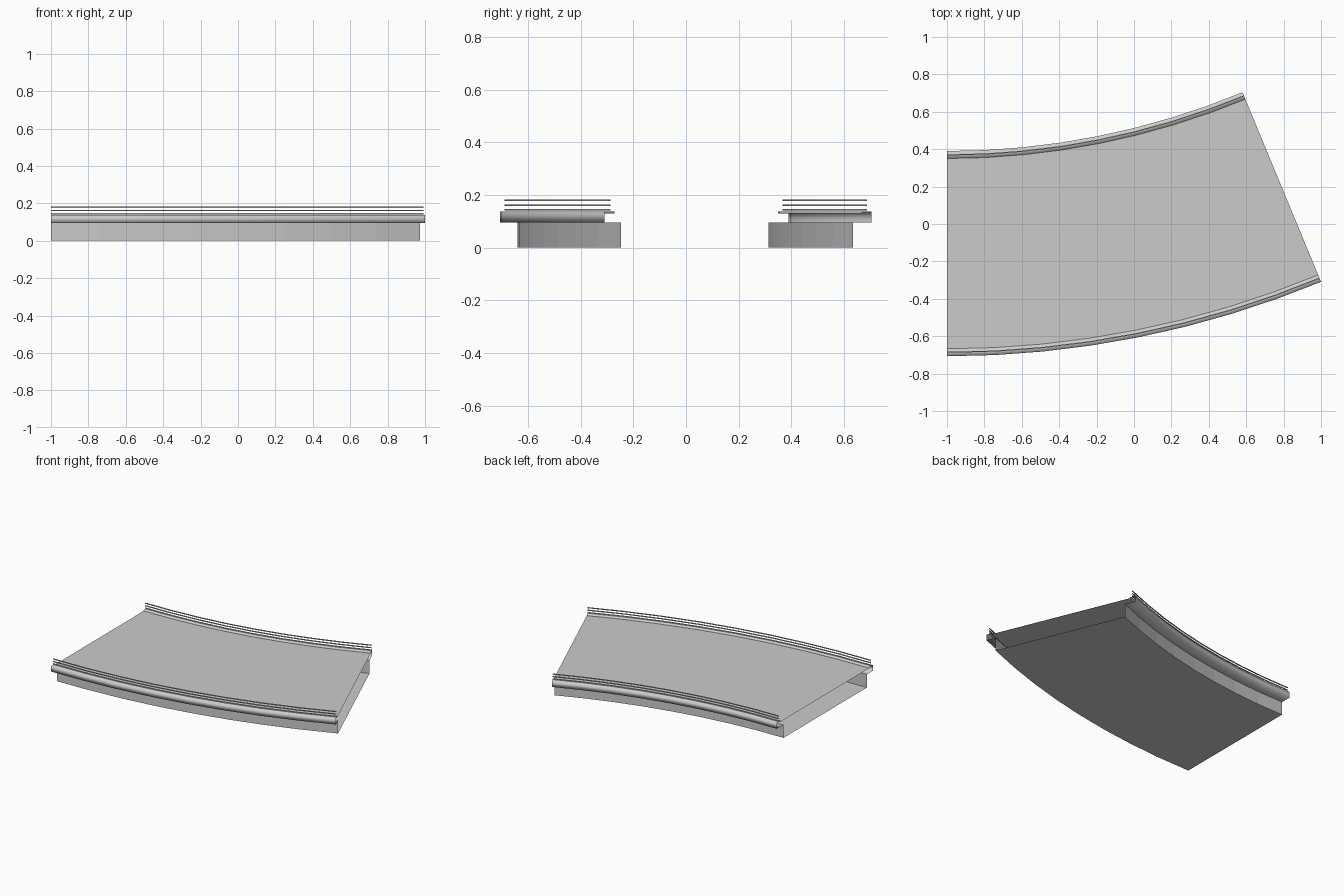
import bpy, math

if "Cube" in bpy.data.objects:
    bpy.data.objects.remove(bpy.data.objects["Cube"])

CX, CY = -1.0, 4.519          # centre of the bend
ANGLE, STEPS = math.radians(22.5), 8
R_IN, R_OUT = 4.129, 5.226    # edge radii of the deck
LIP, OVERHANG = 0.04, 0.067   # kerb width, overhang past the girder


def sweep(name, profile, closed=False, smooth=False):
    """Sweep a (radius, z) profile, listed counter-clockwise, round the bend."""
    n = len(profile)
    verts, faces = [], []
    for i in range(STEPS + 1):
        a = ANGLE * i / STEPS
        for r, z in profile:
            verts.append((CX + r * math.sin(a), CY - r * math.cos(a), z))
    for i in range(STEPS):
        for j in range(n if closed else n - 1):
            k = (j + 1) % n
            faces.append((i * n + j, (i + 1) * n + j, (i + 1) * n + k, i * n + k))
    if closed:
        faces.append(tuple(range(n)))
        faces.append(tuple(STEPS * n + j for j in reversed(range(n))))
    mesh = bpy.data.meshes.new(name)
    mesh.from_pydata(verts, [], faces)
    if smooth:
        mesh.polygons.foreach_set("use_smooth", [True] * len(mesh.polygons))
    obj = bpy.data.objects.new(name, mesh)
    bpy.context.collection.objects.link(obj)
    return obj


# hollow girder trough, open at both ends
gi, go = R_IN + OVERHANG + 0.01, R_OUT - OVERHANG
sweep("girder", [(gi, 0.095), (gi, 0), (go, 0), (go, 0.095)])

# road surface
sweep("deck", [(R_OUT - LIP, 0.13), (R_IN + LIP, 0.13)])

# edge beams with a low kerb, one per side
for side, r, d, g in (("outer", R_OUT, 1, go), ("inner", R_IN, -1, gi)):
    prof = [(g, 0.095), (r, 0.095), (r, 0.137),
            (r - d * LIP, 0.137), (r - d * LIP, 0.13)]
    sweep(side + "_edge_beam", prof[::d], smooth=True)

    # three thin guard rails
    rr, h = r - d * 0.021, 0.003
    for i, z in enumerate((0.144, 0.161, 0.179)):
        sweep(f"{side}_rail_{i + 1}",
              [(rr - h, z - h), (rr + h, z - h), (rr + h, z + h), (rr - h, z + h)],
              closed=True)
